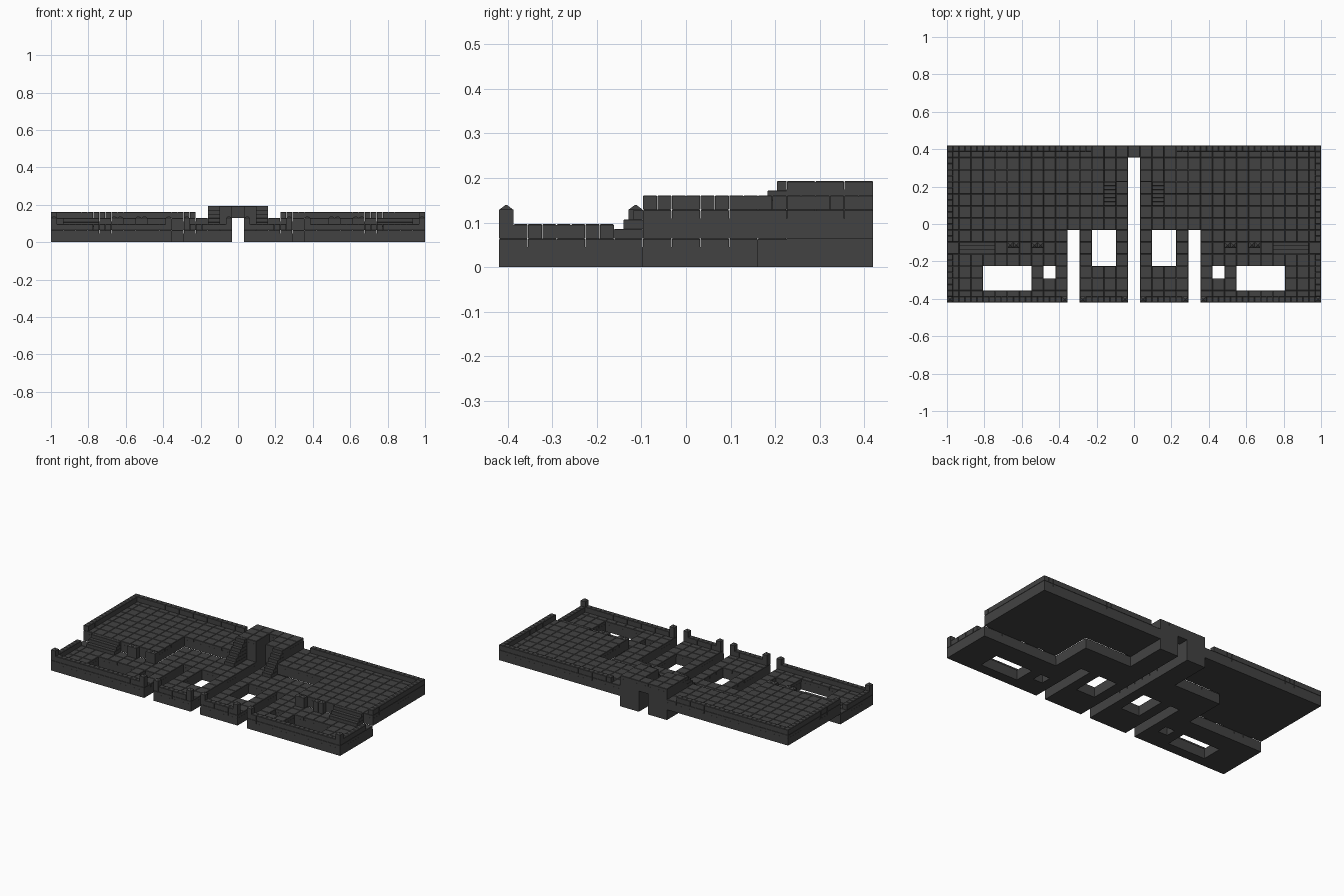
import bpy, bmesh

if "Cube" in bpy.data.objects:
    bpy.data.objects.remove(bpy.data.objects["Cube"])

U = 2 / 31          # one paving tile; the whole model sits on this grid
BEVEL = 0.03        # tile chamfer, in tiles
TILE = 0.3          # tile thickness, in tiles

stone = bpy.data.materials.new("dark grey stone")
stone.diffuse_color = (0.055, 0.055, 0.055, 1)
stone.use_nodes = True
stone.node_tree.nodes["Principled BSDF"].inputs["Base Color"].default_value = stone.diffuse_color


def finish(name, bm):
    bmesh.ops.scale(bm, vec=(U, U, U), verts=bm.verts)
    bmesh.ops.recalc_face_normals(bm, faces=bm.faces)
    mesh = bpy.data.meshes.new(name)
    bm.to_mesh(mesh)
    bm.free()
    mesh.materials.append(stone)
    bpy.context.collection.objects.link(bpy.data.objects.new(name, mesh))


def loft(bm, rings):
    """Closed solid through rectangles given as (x0, x1, y0, y1, z)."""
    loops = [[bm.verts.new((x, y, z)) for x, y in ((a, c), (b, c), (b, d), (a, d))]
             for a, b, c, d, z in rings]
    bm.faces.new(loops[0])
    bm.faces.new(loops[-1])
    for lo, hi in zip(loops, loops[1:]):
        for i in range(4):
            j = (i + 1) % 4
            bm.faces.new((lo[i], lo[j], hi[j], hi[i]))


def block(bm, x0, x1, y0, y1, z0, z1, b=BEVEL):
    """Stone with a chamfered top."""
    loft(bm, [(x0, x1, y0, y1, z0), (x0, x1, y0, y1, z1 - b),
              (x0 + b, x1 - b, y0 + b, y1 - b, z1)])


def slab(name, cells, z0, z1):
    """Plain solid under a set of grid cells."""
    bm = bmesh.new()
    for i, j in cells:
        bm.faces.new([bm.verts.new((i + dx, j + dy, z0))
                      for dx, dy in ((-.5, -.5), (.5, -.5), (.5, .5), (-.5, .5))])
    bmesh.ops.remove_doubles(bm, verts=bm.verts, dist=1e-4)
    base = bm.faces[:]
    res = bmesh.ops.extrude_face_region(bm, geom=base, use_keep_orig=True)
    top = [v for v in res["geom"] if isinstance(v, bmesh.types.BMVert)]
    bmesh.ops.translate(bm, verts=top, vec=(0, 0, z1 - z0))
    finish(name, bm)


def tiles(name, cells, z):
    bm = bmesh.new()
    for i, j in cells:
        block(bm, i - .495, i + .495, j - .495, j + .495, z - TILE, z)
    finish(name, bm)


def zone(i, j):
    """Which part of the plan a grid cell belongs to."""
    a = abs(i)
    if a == 0:
        return "span" if j == 6 else "hole"
    if (a == 5 and j <= -1) or (a in (2, 3) and -3 <= j <= -1) \
            or (a == 7 and j == -4) or (9 <= a <= 12 and j in (-5, -4)):
        return "hole"
    if a <= 2 and j >= 4:
        return "bridge"
    if (a >= 8 and j >= -1) or (a >= 3 and j >= 3):
        return "upper"
    return "lower"


plan = {}
for i in range(-15, 16):
    for j in range(-6, 7):
        plan.setdefault(zone(i, j), []).append((i, j))

# terraces and bridge with their paving
for key, label, z0, z1 in (("lower", "lower_terrace", 0, 1), ("upper", "upper_terrace", 1, 2),
                           ("bridge", "bridge_pier", 0, 3), ("span", "bridge_span", 2, 3)):
    slab(label, plan[key], z0, z1 - TILE)
    tiles(label + "_paving", plan[key], z1)


def rim(name, x0, x1, y0, y1, z):
    """Mirrored parapet of half-tile stones."""
    bm = bmesh.new()
    for s in (-1, 1):
        for p in range(round((x1 - x0) * 2)):
            for q in range(round((y1 - y0) * 2)):
                cx, cy = s * (x0 + .25 + p / 2), y0 + .25 + q / 2
                block(bm, cx - .245, cx + .245, cy - .245, cy + .245, z, z + .5)
    finish(name, bm)


# parapets
rim("front_rim_inner", 1, 4, -6.5, -6, 1)
rim("front_rim_outer", 6, 15, -6.5, -6, 1)
rim("lower_side_rim", 15, 15.5, -6, -2.5, 1)
rim("upper_side_rim", 15, 15.5, -1.5, 6, 2)
rim("back_rim", 3.5, 15.5, 6, 6.5, 2)


def stairs(name, x0, x1, y0, y1, z0, steps):
    bm = bmesh.new()
    for s in (-1, 1):
        xa, xb = sorted((s * x0, s * x1))
        for k in range(steps):
            block(bm, xa, xb, y0 + k / 3, y1, z0 + k / 3, z0 + (k + 1) / 3, .02)
            if k:  # support behind each riser
                continue
    finish(name, bm)


# stairs to the upper terrace and onto the bridge
stairs("terrace_stairs", 11.5, 14.5, -2.5, -1.5, 1, 3)
stairs("bridge_stairs", 1.5, 2.5, 1.5, 3.5, 1, 6)


def posts(name, centres, y):
    """Mirrored square posts with pyramid caps."""
    bm = bmesh.new()
    for c in centres:
        for x in (-c, c):
            h = .245
            loft(bm, [(x - h, x + h, y - h, y + h, 1), (x - h, x + h, y - h, y + h, 2),
                      (x - .02, x + .02, y - .02, y + .02, 2.17)])
    finish(name, bm)


posts("front_posts", (.75, 4.25, 5.75, 15.25), -6.25)
posts("ledge_posts", (7.75, 8.25, 9.75, 10.25), -1.75)
